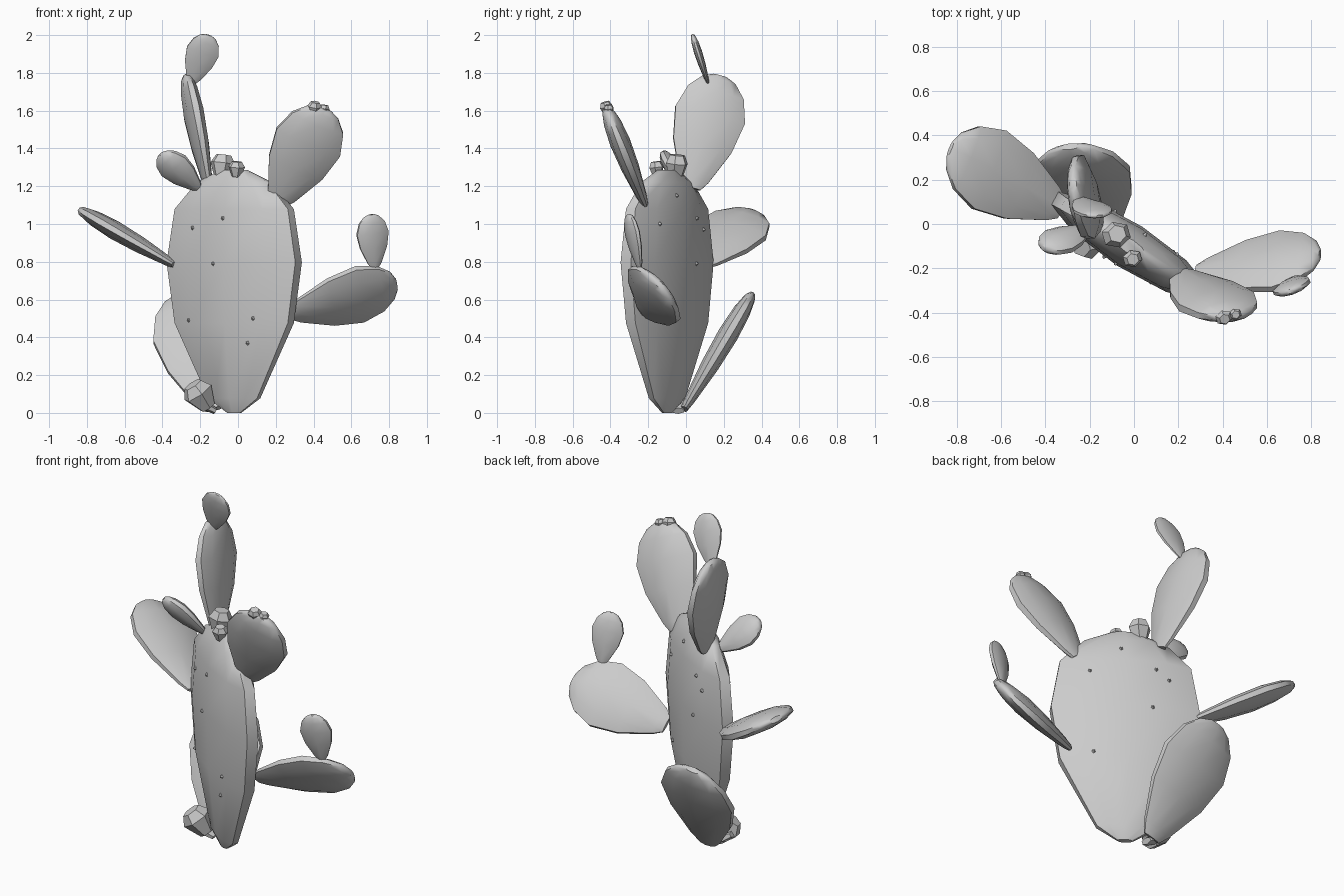
import bpy, bmesh, math
from mathutils import Vector

if "Cube" in bpy.data.objects:
    bpy.data.objects.remove(bpy.data.objects["Cube"])

PAD = [(0, .25), (.08, .42), (.38, .84), (.65, 1), (.85, .8), (.96, .48), (1, .2)]
TRUNK = [(0, .1), (.06, .38), (.37, .88), (.62, 1), (.84, .88), (.95, .55), (1, .2)]
FRUIT = [(0, .5), (.65, 1), (1, .6)]


def loft(name, base, tip, width, half_w, half_t, profile=PAD, sides=10, angle=45):
    """Flattened body of rings from base to tip, broad along the width direction."""
    base, tip = Vector(base), Vector(tip)
    axis = (tip - base).normalized()
    u = Vector(width)
    u = (u - axis * u.dot(axis)).normalized()
    v = axis.cross(u)
    step = math.tau / sides
    stretch = 1 / math.cos(step / 2)
    bm = bmesh.new()
    rings = []
    for t, w in profile:
        c = base.lerp(tip, t)
        rings.append([bm.verts.new(
            c + u * (half_w * w * stretch * math.cos((i + .5) * step))
            + v * (half_t * w ** .75 * math.sin((i + .5) * step)))
            for i in range(sides)])
    for a, b in zip(rings, rings[1:]):
        for i in range(sides):
            j = (i + 1) % sides
            bm.faces.new((a[i], a[j], b[j], b[i]))
    bm.faces.new(rings[0][::-1])
    bm.faces.new(rings[-1])
    bmesh.ops.recalc_face_normals(bm, faces=bm.faces)
    mesh = bpy.data.meshes.new(name)
    bm.to_mesh(mesh)
    bm.free()
    obj = bpy.data.objects.new(name, mesh)
    bpy.context.collection.objects.link(obj)
    bpy.ops.object.select_all(action='DESELECT')
    obj.select_set(True)
    bpy.context.view_layer.objects.active = obj
    bpy.ops.object.shade_smooth_by_angle(angle=math.radians(angle))
    return obj


# Central pad, turned about the vertical
centre = Vector((-.02, -.1, 0))
across = Vector((.84, -.54, 0)).normalized()
facing = Vector((-.54, -.84, 0)).normalized()
trunk = loft("main_pad", centre, centre + Vector((0, 0, 1.285)), across, .405, .105, TRUNK)

# Side pads: name, base, tip, width direction, half width, half thickness
for args in [
    ("upper_right_pad", (.21, -.22, 1.11), (.46, -.42, 1.61), (1, 0, 0), .185, .055),
    ("upper_left_pad", (-.155, .03, 1.19), (-.275, .18, 1.785), (-.1, 1, 0), .19, .055),
    ("crown_pad", (-.245, .115, 1.75), (-.155, .035, 2.0), (1, 0, 0), .088, .022),
    ("small_left_pad", (-.21, -.02, 1.19), (-.41, -.11, 1.37), (.5, -.4, .5), .088, .04),
    ("left_pad", (-.33, .07, .78), (-.83, .34, 1.07), (0, 1, 0), .195, .05),
    ("right_pad", (.28, -.22, .53), (.84, -.14, .68), (0, -.65, .75), .19, .052),
    ("right_bud_pad", (.725, -.245, .77), (.705, -.305, 1.05), (1, .35, 0), .088, .03),
    ("lower_back_pad", (-.13, -.01, .02), (-.29, .35, .63), (1, 0, 0), .22, .055),
]:
    loft(*args)

# Fruits: base, tip, radius
for i, (base, tip, r) in enumerate([
    ((-.09, -.055, 1.24), (-.075, -.045, 1.365), .06),
    ((-.01, -.15, 1.25), (-.005, -.16, 1.33), .04),
    ((.40, -.41, 1.58), (.41, -.43, 1.645), .035),
    ((.45, -.405, 1.58), (.46, -.41, 1.63), .027),
    ((-.16, -.06, .03), (-.24, -.1, .15), .075),
]):
    loft(f"fruit_{i + 1}", base, tip, (1, .3, 0), r, r, FRUIT, 6, 30)

# Root nub below the lowest fruit
loft("root_nub", (-.12, -.04, .01), (-.27, -.06, .09), (0, 1, 0), .06, .03, FRUIT, 6, 30)

# Tiny spine bumps on both faces of the central pad: along width, height, side
bpy.context.view_layer.update()
spots = [(-.01, 1.03, 1), (-.07, .79, 1), (-.24, .49, 1), (.17, .5, 1), (.13, .37, 1), (-.21, .98, 1),
         (.03, 1.15, -1), (-.16, 1.03, -1), (-.23, .97, -1), (-.14, .79, -1), (.18, .5, -1), (.2, 1.0, -1)]
for i, (s, z, side) in enumerate(spots):
    n = facing * side
    start = centre + across * s + Vector((0, 0, z)) + n
    hit, point, _, _ = trunk.ray_cast(start, -n)
    if hit:
        loft(f"spine_{i + 1}", point - n * .01, point + n * .012, (0, 0, 1),
             .016, .016, [(0, 1), (1, .15)], 5, 30)
